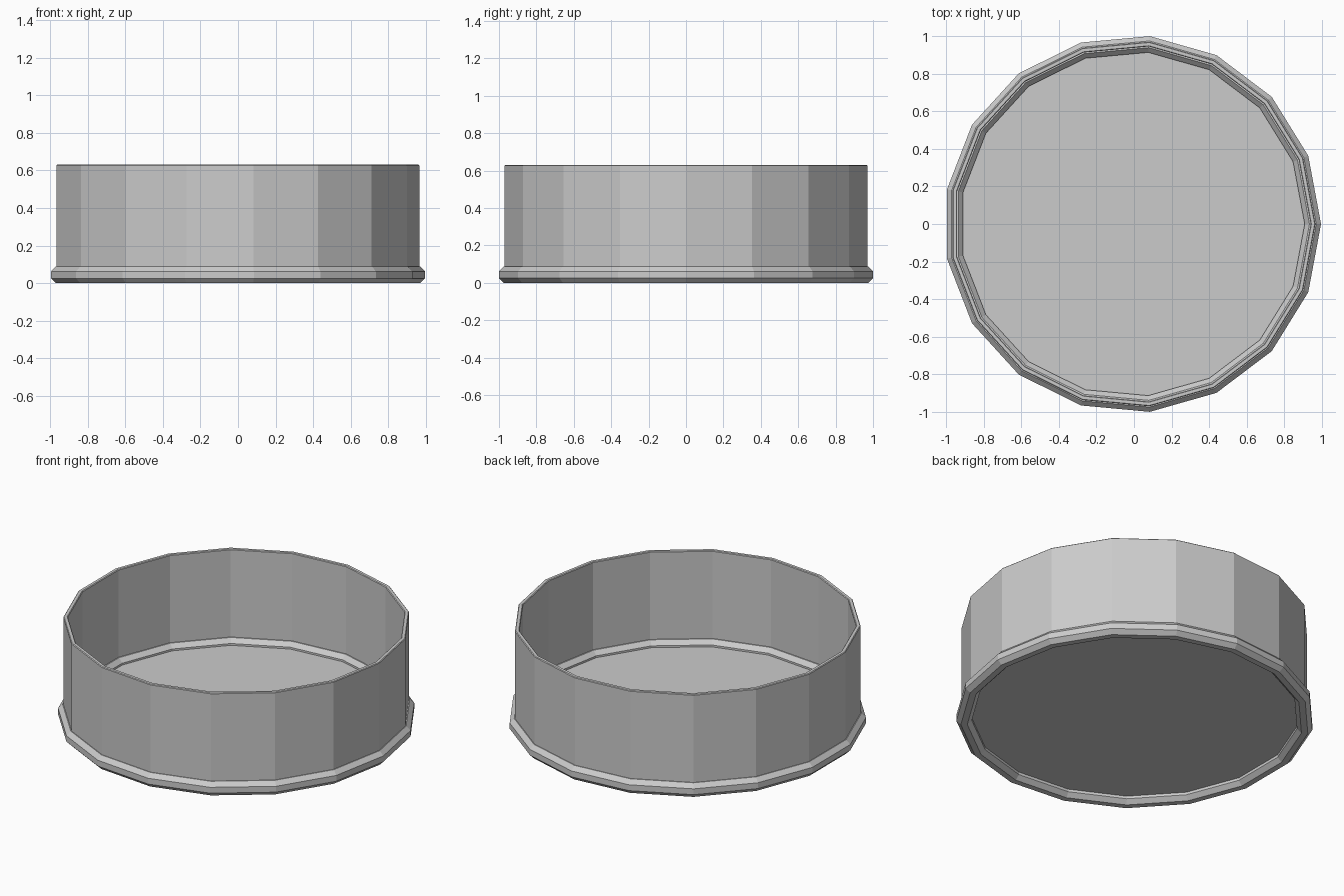
import bpy, bmesh
from math import cos, sin, pi, radians

if "Cube" in bpy.data.objects:
    bpy.data.objects.remove(bpy.data.objects["Cube"])

SIDES = 17
SHIFT = -0.0085  # odd-sided ring: recentre its bounding box on x


def lathe(name, profile):
    """Revolve a closed (radius, z) profile; a radius of 0 collapses to one point."""
    bm = bmesh.new()
    rings = []
    for i in range(SIDES):
        a = 2 * pi * i / SIDES
        rings.append([bm.verts.new((r * cos(a) + SHIFT, r * sin(a), z)) for r, z in profile])
    n = len(profile)
    for i in range(SIDES):
        p, q = rings[i], rings[(i + 1) % SIDES]
        for j in range(n):
            k = (j + 1) % n
            bm.faces.new((p[j], q[j], q[k], p[k]))
    bmesh.ops.recalc_face_normals(bm, faces=bm.faces)
    mesh = bpy.data.meshes.new(name)
    bm.to_mesh(mesh)
    bm.free()
    obj = bpy.data.objects.new(name, mesh)
    bpy.context.collection.objects.link(obj)
    return obj


# Thin upright wall with a slightly eased top edge
lathe("wall", [(0.974, 0.045), (0.974, 0.626), (0.970, 0.63),
               (0.953, 0.63), (0.949, 0.626), (0.949, 0.045)])

# Octagonal bead around the base
half = 0.0435
rad = half / cos(pi / 8)
lathe("base_bead", [(0.9605 + rad * cos(radians(22.5 + 45 * i)),
                     half + rad * sin(radians(22.5 + 45 * i))) for i in range(8)])

# Flat floor plate set inside the bead
bpy.ops.mesh.primitive_cylinder_add(vertices=SIDES, radius=0.955, depth=0.008,
                                    location=(SHIFT, 0, 0.046))
floor = bpy.context.object
floor.name = "floor"
# primitive starts its first vertex on +y; turn it to +x
floor.rotation_euler.z = -pi / 2
